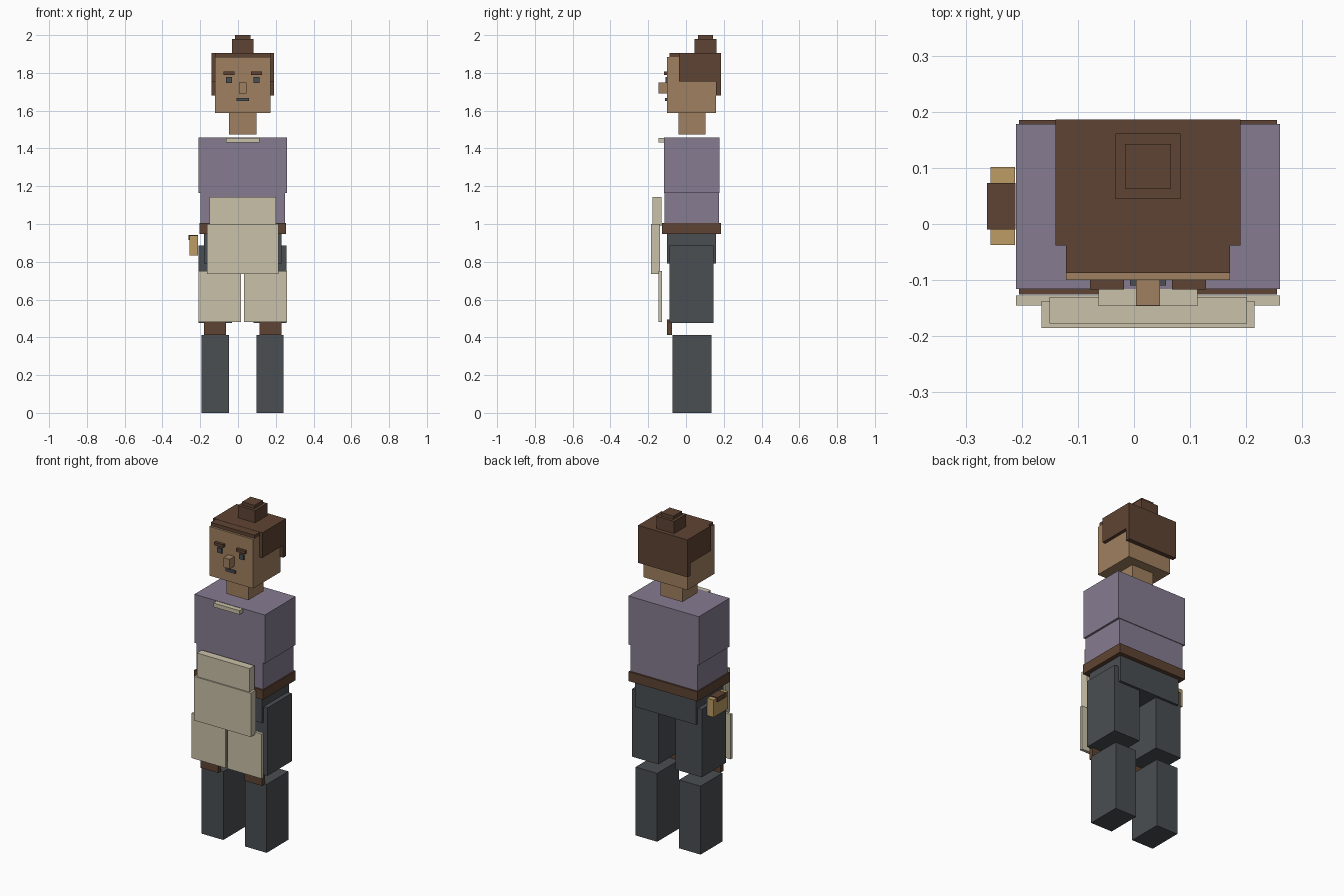
import bpy

if "Cube" in bpy.data.objects:
    bpy.data.objects.remove(bpy.data.objects["Cube"], do_unlink=True)

MID = 0.025  # the body's plane of symmetry


def material(name, hex_code):
    def linear(c):
        return c / 12.92 if c <= 0.04045 else ((c + 0.055) / 1.055) ** 2.4
    rgb = [linear(v / 255) for v in bytes.fromhex(hex_code)]
    mat = bpy.data.materials.new(name)
    mat.use_nodes = True
    mat.diffuse_color = (*rgb, 1)
    mat.node_tree.nodes["Principled BSDF"].inputs["Base Color"].default_value = (*rgb, 1)
    return mat


skin = material("skin", "A08060")
brown = material("dark_brown", "5F4433")
purple = material("dusty_purple", "867C90")
slate = material("slate", "4A4E52")
cream = material("cream", "C9C1A9")
tan = material("tan", "BC9C64")


def box(name, mat, x, y, z):
    """Box between the given (low, high) limits on each axis."""
    bpy.ops.mesh.primitive_cube_add(size=1, location=[sum(r) / 2 for r in (x, y, z)])
    obj = bpy.context.object
    obj.name = name
    obj.scale = [r[1] - r[0] for r in (x, y, z)]
    bpy.ops.object.transform_apply(location=False, rotation=False, scale=True)
    obj.data.materials.append(mat)
    return obj


def centred(name, mat, half_width, y, z):
    return box(name, mat, (MID - half_width, MID + half_width), y, z)


def pair(name, mat, inner, outer, y, z):
    """Mirrored boxes, inner and outer measured from the plane of symmetry."""
    box("left_" + name, mat, (MID + inner, MID + outer), y, z)
    box("right_" + name, mat, (MID - outer, MID - inner), y, z)


# Legs
pair("lower_leg", slate, 0.073, 0.217, (-0.072, 0.135), (0, 0.413))
pair("knee_patch", brown, 0.088, 0.205, (-0.10, -0.073), (0.412, 0.495))
pair("thigh", slate, 0.058, 0.233, (-0.087, 0.145), (0.475, 0.885))
centred("hips", slate, 0.205, (-0.10, 0.16), (0.79, 0.95))

# Torso
centred("belt", brown, 0.23, (-0.126, 0.185), (0.948, 1.005))
centred("waist", purple, 0.223, (-0.114, 0.174), (1.005, 1.167))
centred("chest", purple, 0.235, (-0.116, 0.178), (1.165, 1.458))
centred("collar", cream, 0.088, (-0.146, -0.115), (1.432, 1.456))

# Apron
centred("apron_bib", cream, 0.176, (-0.177, -0.13), (0.99, 1.142))
centred("apron_front", cream, 0.19, (-0.185, -0.137), (0.735, 1.0))
pair("apron_skirt", cream, 0.008, 0.235, (-0.145, -0.127), (0.48, 0.75))

# Belt pouch on the right hip
box("pouch", tan, (-0.256, -0.212), (-0.037, 0.102), (0.833, 0.938))
box("pouch_flap", brown, (-0.262, -0.211), (-0.01, 0.073), (0.915, 0.943))

# Head
centred("neck", skin, 0.073, (-0.04, 0.103), (1.475, 1.60))
centred("head", skin, 0.146, (-0.10, 0.16), (1.588, 1.885))
centred("nose", skin, 0.021, (-0.145, -0.095), (1.69, 1.748))
centred("mouth", slate, 0.032, (-0.11, -0.095), (1.65, 1.666))
pair("eye", slate, 0.058, 0.088, (-0.109, -0.095), (1.747, 1.777))
pair("eyebrow", brown, 0.043, 0.103, (-0.117, -0.095), (1.79, 1.808))

# Hair
centred("hair_fringe", brown, 0.146, (-0.087, -0.03), (1.883, 1.905))
centred("hair_crown", brown, 0.165, (-0.038, 0.186), (1.884, 1.906))
pair("side_hair", brown, 0.145, 0.165, (-0.038, 0.17), (1.755, 1.89))
centred("back_hair", brown, 0.165, (0.159, 0.186), (1.68, 1.89))
centred("bun", brown, 0.058, (0.045, 0.161), (1.90, 1.98))
centred("bun_top", brown, 0.041, (0.063, 0.143), (1.975, 2.0))
